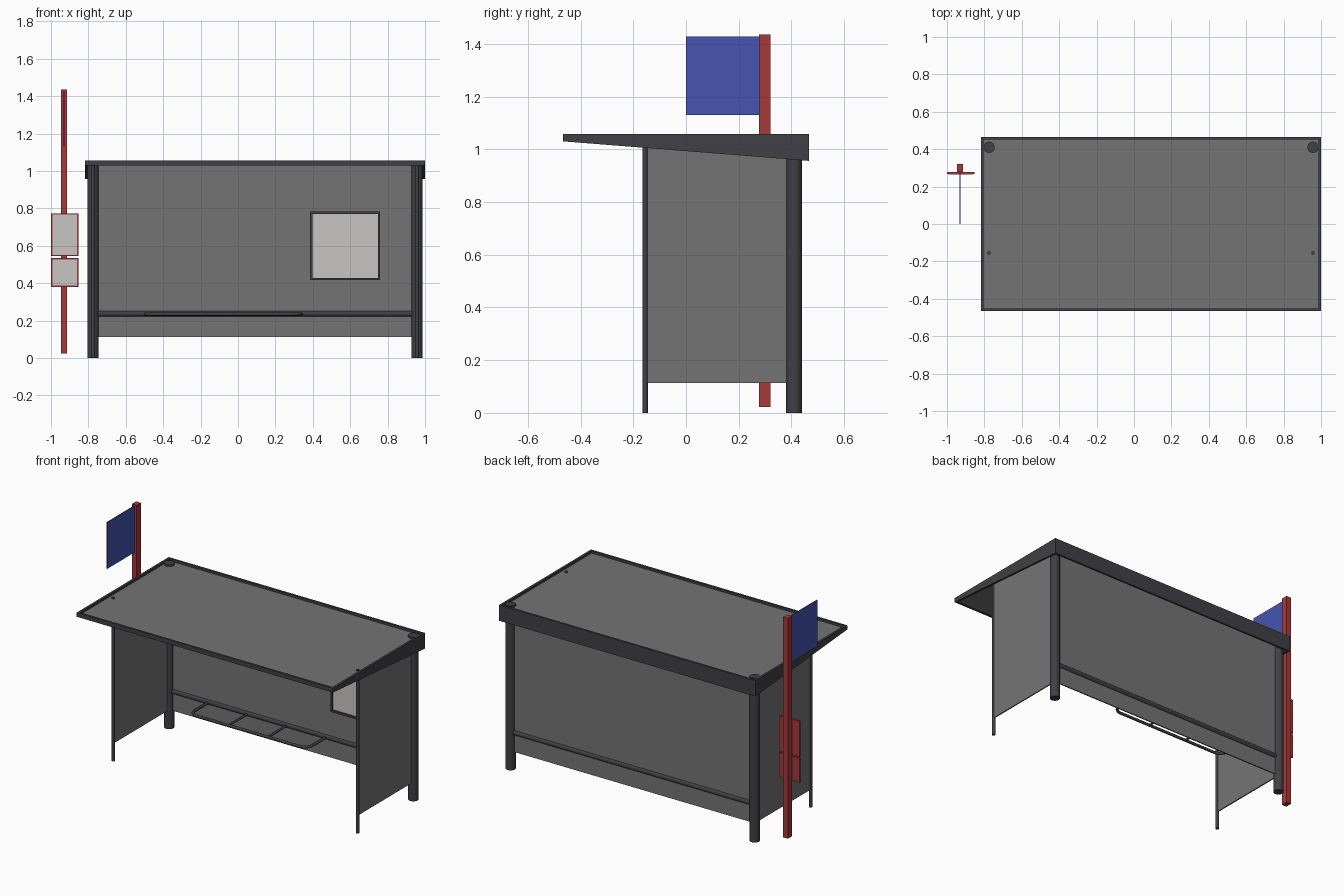
import bpy, bmesh, math
from mathutils import Vector

if "Cube" in bpy.data.objects:
    bpy.data.objects.remove(bpy.data.objects["Cube"])


def material(name, rgb):
    m = bpy.data.materials.new(name)
    m.diffuse_color = (*rgb, 1)
    m.use_nodes = True
    m.node_tree.nodes["Principled BSDF"].inputs["Base Color"].default_value = m.diffuse_color
    return m


GREY = material("panel_grey", (0.175, 0.175, 0.175))
DARK = material("dark_metal", (0.052, 0.051, 0.059))
RED = material("sign_red", (0.38, 0.042, 0.042))
BLUE = material("flag_blue", (0.062, 0.09, 0.44))
LIGHT = material("poster_light", (0.58, 0.565, 0.555))


def finish(bm, name, mat):
    bmesh.ops.recalc_face_normals(bm, faces=bm.faces)
    me = bpy.data.meshes.new(name)
    bm.to_mesh(me)
    bm.free()
    me.materials.append(mat)
    ob = bpy.data.objects.new(name, me)
    bpy.context.collection.objects.link(ob)
    return ob


def box(name, mat, x, y, z):
    """Box from (min, max) ranges."""
    bm = bmesh.new()
    bmesh.ops.create_cube(bm, size=1)
    for v in bm.verts:
        v.co = [r[0] if c < 0 else r[1] for c, r in zip(v.co, (x, y, z))]
    return finish(bm, name, mat)


def rod(name, mat, a, b, radius, sides=20):
    """Smooth cylinder between two points."""
    a, b = Vector(a), Vector(b)
    bm = bmesh.new()
    bmesh.ops.create_cone(bm, cap_ends=True, segments=sides, radius1=radius,
                          radius2=radius, depth=(b - a).length)
    rot = (b - a).to_track_quat('Z', 'Y')
    for v in bm.verts:
        v.co = rot @ v.co + (a + b) / 2
    for f in bm.faces:
        f.smooth = len(f.verts) == 4
    for e in bm.edges:
        e.smooth = all(f.smooth for f in e.link_faces)
    return finish(bm, name, mat)


def frame(name, mat, x, z, y, t):
    """Rectangular border of width t facing the front."""
    for i, xs in enumerate(((x[0], x[0] + t), (x[1] - t, x[1]))):
        box(f"{name}_upright_{i}", mat, xs, y, z)
    for i, zs in enumerate(((z[0], z[0] + t), (z[1] - t, z[1]))):
        box(f"{name}_crossbar_{i}", mat, (x[0] + t, x[1] - t), y, zs)


XL, XR = -0.775, 0.957            # left and right post lines
YB, YF = 0.41, -0.155             # rear and front post lines

# Roof fascia: rectangular ring, lower edge dropping towards the back
bm = bmesh.new()
X0, X1, Y0, Y1, T, TOP = -0.818, 1.0, -0.466, 0.466, 0.014, 1.057


def low(y):
    return 1.03 - 0.074 * (y - Y0) / (Y1 - Y0)


rings = []
for i in (0, T):
    corners = [(X0 + i, Y0 + i), (X1 - i, Y0 + i), (X1 - i, Y1 - i), (X0 + i, Y1 - i)]
    rings.append([bm.verts.new((x, y, TOP)) for x, y in corners])
    rings.append([bm.verts.new((x, y, low(y))) for x, y in corners])
ot, ol, it, il = rings
for r, s in ((ot, ol), (it, il), (ot, it), (ol, il)):
    for k in range(4):
        n = (k + 1) % 4
        bm.faces.new((r[k], r[n], s[n], s[k]))
finish(bm, "roof_fascia", DARK)
box("roof_panel", GREY, (X0 + T, X1 - T), (Y0 + T, Y1 - T), (1.032, 1.042))

# Posts and side walls
for side, x in (("left", XL), ("right", XR)):
    rod(f"rear_post_{side}", DARK, (x, YB, 0), (x, YB, 1.054), 0.03, 24)
    rod(f"front_post_{side}", DARK, (x, YF, 0), (x, YF, 1.047), 0.0105, 16)
    box(f"side_wall_{side}", GREY, (x - .004, x + .004), (YF, YB), (0.113, 1.033))

# Back wall and its rail
box("back_wall", GREY, (XL, XR), (YB - .004, YB + .004), (0.113, 1.033))
rod("back_rail", DARK, (XL, YB, 0.237), (XR, YB, 0.237), 0.0155, 16)

# Bench: tubular hoop with rounded front corners and two dividers
BX0, BX1, BY, BZ, R = -0.495, 0.34, 0.215, 0.234, 0.055
path = [(BX0, YB, BZ)]
for cx, start in ((BX0 + R, 180), (BX1 - R, 270)):
    for k in range(7):
        a = math.radians(start + 15 * k)
        path.append((cx + R * math.cos(a), BY + R + R * math.sin(a), BZ))
path.append((BX1, YB, BZ))
cu = bpy.data.curves.new("bench_hoop", 'CURVE')
cu.dimensions = '3D'
cu.bevel_depth = 0.009
cu.bevel_resolution = 2
sp = cu.splines.new('POLY')
sp.points.add(len(path) - 1)
for p, c in zip(sp.points, path):
    p.co = (*c, 1)
    p.radius = 1
sp.use_smooth = True
cu.materials.append(DARK)
hoop = bpy.data.objects.new("bench_hoop", cu)
bpy.context.collection.objects.link(hoop)
hoop.select_set(True)
bpy.context.view_layer.objects.active = hoop
bpy.ops.object.convert(target='MESH')
for i in (1, 2):
    x = BX0 + (BX1 - BX0) * i / 3
    rod(f"bench_divider_{i}", DARK, (x, BY, BZ), (x, YB, BZ), 0.007, 10)

# Poster case on the back wall
px, pz = (0.385, 0.76), (0.417, 0.783)
frame("poster_frame", DARK, px, pz, (0.386, YB - .004), 0.012)
box("poster", LIGHT, (px[0] + .012, px[1] - .012), (0.398, 0.406),
    (pz[0] + .012, pz[1] - .012))

# Stop pole with flag and two timetable boards
box("stop_pole", RED, (-0.947, -0.913), (0.277, 0.32), (0.023, 1.435))
box("stop_flag", BLUE, (-0.933, -0.927), (0.0, 0.28), (1.13, 1.428))
for i, z in enumerate(((0.545, 0.773), (0.38, 0.535))):
    box(f"board_back_{i}", RED, (-1.0, -0.853), (0.266, 0.278), z)
    box(f"board_sheet_{i}", LIGHT, (-0.993, -0.86), (0.264, 0.267),
        (z[0] + .007, z[1] - .007))
